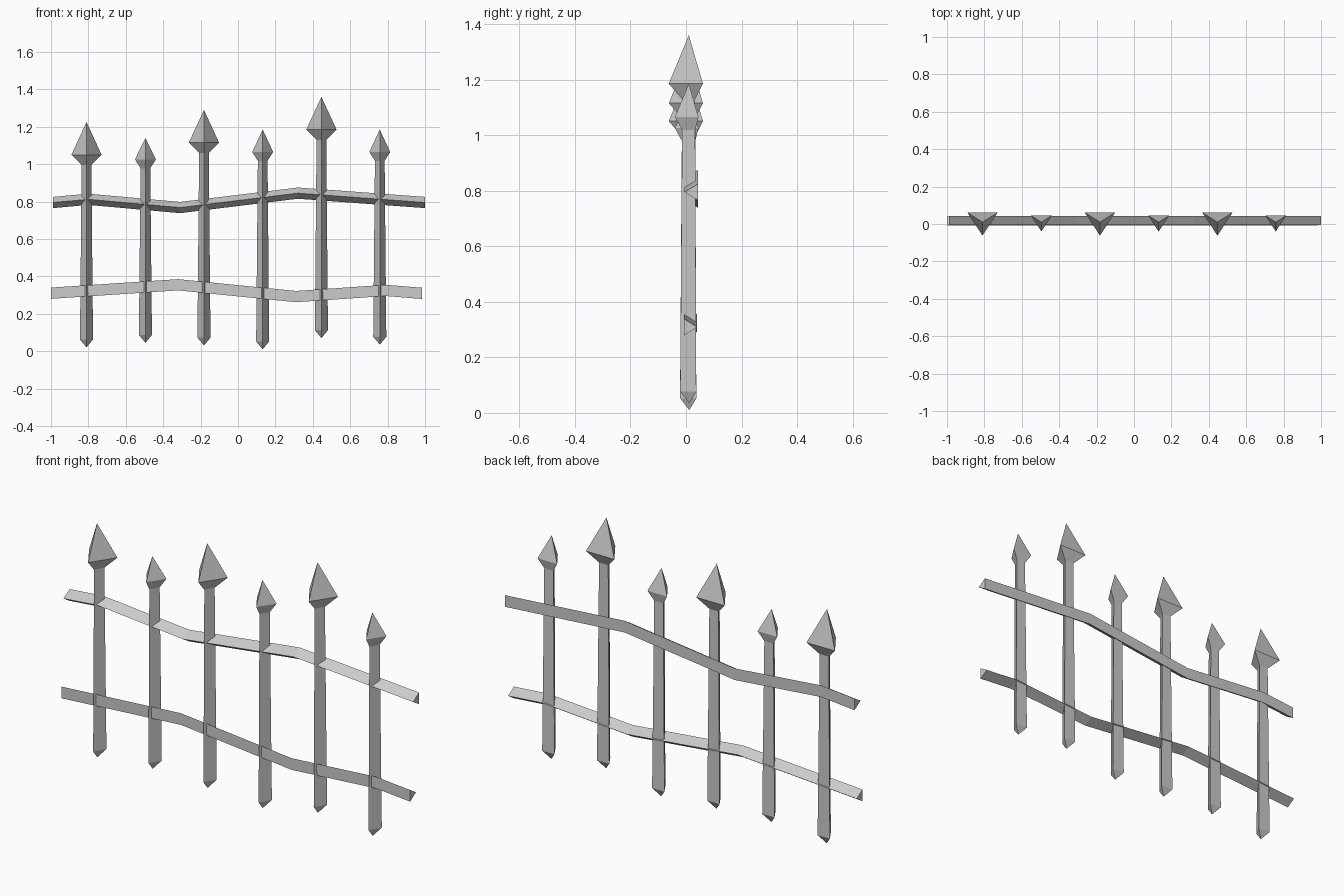
import bpy

if "Cube" in bpy.data.objects:
    bpy.data.objects.remove(bpy.data.objects["Cube"])


def loft(name, rings, tip_start=None, tip_end=None):
    """Skin triangular rings, closing each end with a point or a flat cap."""
    verts = [v for ring in rings for v in ring]
    faces = []
    for i in range(len(rings) - 1):
        for j in range(3):
            a, b = 3 * i + j, 3 * i + (j + 1) % 3
            faces.append((a, b, b + 3, a + 3))
    last = 3 * (len(rings) - 1)
    for tip, base in ((tip_start, 0), (tip_end, last)):
        if tip is None:
            faces.append((base, base + 1, base + 2))
        else:
            verts.append(tip)
            faces += [(base + j, base + (j + 1) % 3, len(verts) - 1) for j in range(3)]
    mesh = bpy.data.meshes.new(name)
    mesh.from_pydata(verts, [], faces)
    obj = bpy.data.objects.new(name, mesh)
    bpy.context.collection.objects.link(obj)
    # consistent outward normals
    import bmesh
    bm = bmesh.new()
    bm.from_mesh(mesh)
    bmesh.ops.recalc_face_normals(bm, faces=bm.faces)
    bm.to_mesh(mesh)
    bm.free()
    return obj


def ring(x, z, half, front, back):
    """Horizontal triangle with its ridge to the front and flat side at the back."""
    return [(x, front, z), (x + half, back, z), (x - half, back, z)]


# Pickets with pointed feet and spear heads: x, foot z, widest head z, tip z, large head?
pickets = [
    (-0.81, 0.02, 1.05, 1.225, True),
    (-0.495, 0.045, 1.025, 1.14, False),
    (-0.182, 0.03, 1.115, 1.29, True),
    (0.132, 0.01, 1.065, 1.185, False),
    (0.446, 0.07, 1.185, 1.36, True),
    (0.758, 0.035, 1.065, 1.185, False),
]
for i, (x, foot, wide, tip, large) in enumerate(pickets, 1):
    half, front, back = (0.081, -0.062, 0.061) if large else (0.056, -0.04, 0.045)
    neck = wide - (0.055 if large else 0.047)
    loft(f"picket_{i}", [
        ring(x, foot + 0.042, 0.035, -0.021, 0.037),
        ring(x, neck, 0.026, -0.014, 0.033),
        ring(x, wide, half, front, back),
    ], (x, 0.012, foot), (x, 0.01, tip))


def rail(name, path, flat_y, ridge_y):
    """Wavy rail of triangular section following (x, z) points."""
    loft(name, [[(x, flat_y, z + 0.03), (x, ridge_y, z), (x, flat_y, z - 0.03)]
                for x, z in path])


# Rails: upper has its ridge to the front, lower is turned around
rail("upper_rail", [(-0.99, 0.795), (-0.8, 0.812), (-0.31, 0.768), (0.32, 0.845), (1.0, 0.795)],
     0.044, -0.005)
rail("lower_rail", [(-1.0, 0.31), (-0.32, 0.355), (0.31, 0.292), (0.79, 0.325), (0.985, 0.309)],
     -0.007, 0.04)
